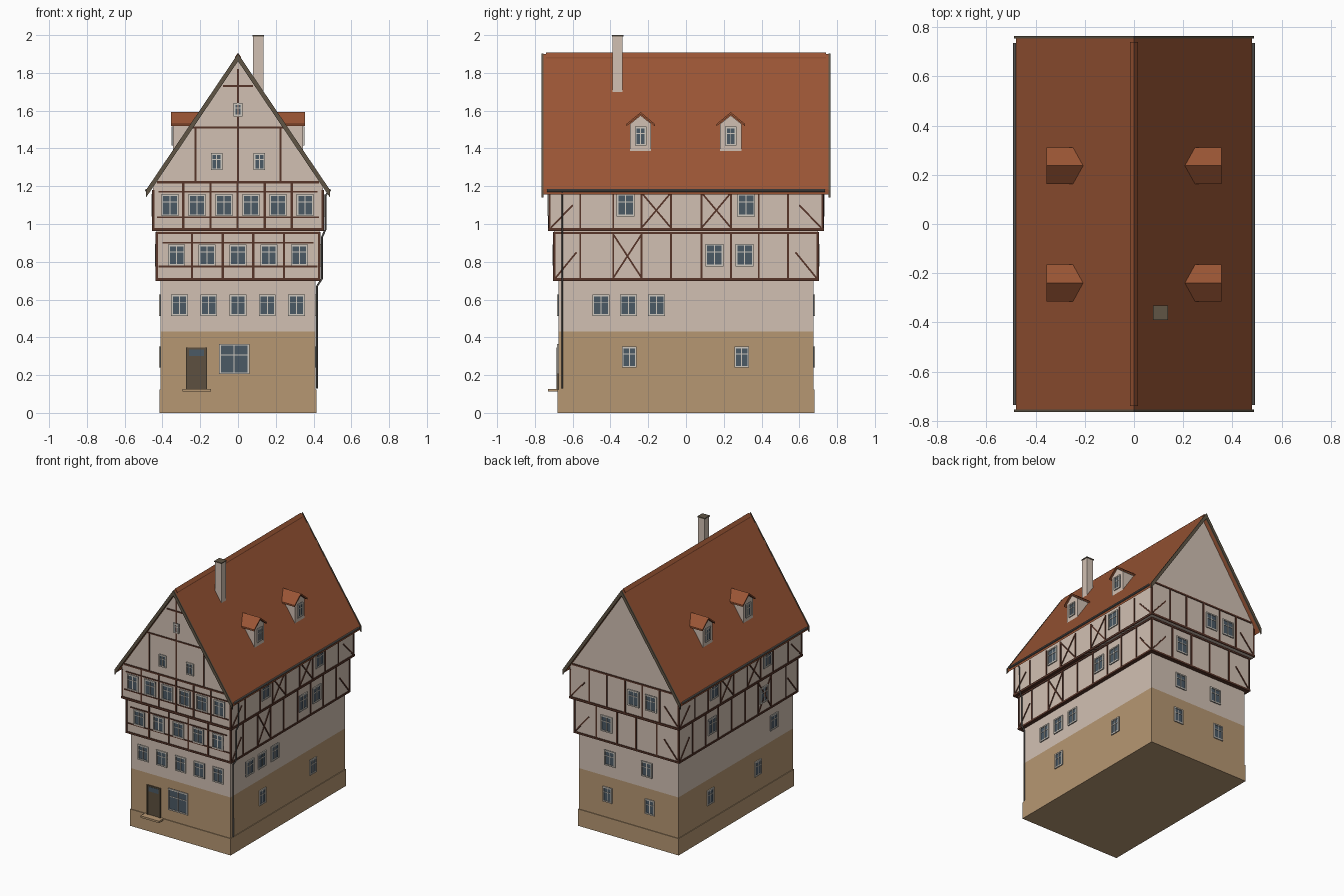
import bpy, bmesh, math
from mathutils import Matrix, Vector

if "Cube" in bpy.data.objects:
    bpy.data.objects.remove(bpy.data.objects["Cube"])

COL = {"stone": (.47, .31, .17), "plaster": (.64, .53, .45), "roof": (.32, .09, .035),
       "timber": (.095, .035, .022), "board": (.115, .09, .06), "frame": (.62, .58, .52),
       "glass": (.07, .10, .13), "door": (.11, .08, .05), "metal": (.15, .14, .13)}
MATS = {}
for n, c in COL.items():
    MATS[n] = bpy.data.materials.new(n)
    MATS[n].diffuse_color = (*c, 1)
parts = {}


def part(name, mat):
    return parts.setdefault(name, (bmesh.new(), mat))[0]


def block(bm, x0, x1, y0, y1, z0, z1):
    m = Matrix.Translation(((x0 + x1) / 2, (y0 + y1) / 2, (z0 + z1) / 2))
    bmesh.ops.create_cube(bm, size=1, matrix=m @ Matrix.Diagonal((x1 - x0, y1 - y0, z1 - z0, 1)))


def prism(bm, pts, axis, lo, hi):
    """Extrude a (side, z) profile along axis 'x' or 'y'."""
    put = (lambda a, z, d: (d, a, z)) if axis == "x" else (lambda a, z, d: (a, d, z))
    f = bm.faces.new([bm.verts.new(put(a, z, lo)) for a, z in pts])
    out = bmesh.ops.extrude_face_region(bm, geom=[f], use_keep_orig=True)["geom"]
    d = Vector(put(0, 0, hi - lo))
    bmesh.ops.translate(bm, vec=d, verts=[v for v in out if isinstance(v, bmesh.types.BMVert)])


def chevron(bm, half, z_eave, z_top, thick, axis, lo, hi, mid=0):
    prism(bm, [(mid - half, z_eave), (mid, z_top), (mid + half, z_eave), (mid + half, z_eave - thick),
               (mid, z_top - thick), (mid - half, z_eave - thick)], axis, lo, hi)


# Wall faces: u runs right as seen from outside, v is up, n points out
ANG = {"front": 0, "right": math.pi / 2, "back": math.pi, "left": -math.pi / 2}


def on_wall(bm, side, u, v, w, h, d, t, tilt=0):
    m = (Matrix.Rotation(ANG[side], 4, "Z") @ Matrix.Translation((u, -d, v))
         @ Matrix.Rotation(tilt, 4, "Y") @ Matrix.Diagonal((w, t * 2, h, 1)))
    bmesh.ops.create_cube(bm, size=1, matrix=m)


def window(side, u, v, w, h, d):
    g, f = part("window_glass", "glass"), part("window_frames", "frame")
    on_wall(g, side, u, v, w, h, d, .003)
    b = .009
    for s in (-1, 1):
        on_wall(f, side, u + s * (w - b) / 2, v, b, h, d, .008)
        on_wall(f, side, u, v + s * (h - b) / 2, w, b, d, .008)
    on_wall(f, side, u, v, .005, h, d, .006)
    on_wall(f, side, u, v + h * .14, w, .005, d, .006)


def beam(side, u0, v0, u1, v1, d, w=.012):
    du, dv = u1 - u0, v1 - v0
    on_wall(part("timber_frame", "timber"), side, (u0 + u1) / 2, (v0 + v1) / 2, w,
            math.hypot(du, dv), d, .005, math.atan2(du, dv))


# Storeys: stone base, plaster floor, two jettied floors, gabled attic
st, pl, tm = part("stone_base", "stone"), part("plaster_walls", "plaster"), part("floor_beams", "timber")
block(st, -.415, .415, -.68, .68, 0, .125)
block(st, -.41, .41, -.675, .675, .12, .43)
block(pl, -.41, .41, -.675, .675, .43, .705)
block(pl, -.432, .432, -.70, .70, .70, .965)
prism(pl, [(-.45, .962), (.45, .962), (.45, 1.2), (0, 1.87), (-.45, 1.2)], "y", -.725, .725)
for hx, hy, z, h in ((.437, .705, .706, .014), (.437, .705, .952, .012), (.456, .731, .97, .016)):
    block(tm, -hx, hx, -hy, hy, z - h / 2, z + h / 2)

# Roof shell, gable boards, ridge cap and gutters
chevron(part("roof", "roof"), .48, 1.185, 1.9, .03, "y", -.757, .757)
for s in (-1, 1):
    y = sorted((s * .755, s * .765))
    chevron(part("gable_boards", "board"), .487, 1.18, 1.902, .04, "y", *y)
    x = s * .484
    bmesh.ops.create_cone(part("gutters", "metal"), cap_ends=True, segments=8, radius1=.008, radius2=.008,
                          depth=1.47, matrix=Matrix.Translation((x, 0, 1.178)) @ Matrix.Rotation(math.pi / 2, 4, "X"))
chevron(part("ridge_cap", "roof"), .016, 1.884, 1.907, .02, "y", -.74, .74)

# Chimney
block(part("chimney", "plaster"), .08, .135, -.388, -.335, 1.69, 1.993)
block(part("chimney_cap", "board"), .077, .138, -.391, -.332, 1.992, 2.0)

# Dormers
for s in (-1, 1):
    for y in (-.24, .237):
        x = sorted((s * .345, s * .2))
        prism(part("dormer_walls", "plaster"), [(y - .056, 1.385), (y + .056, 1.385), (y + .056, 1.53),
              (y, 1.575), (y - .056, 1.53)], "x", *x)
        chevron(part("dormer_roofs", "roof"), .075, 1.53, 1.592, .012, "x", *sorted((s * .355, s * .2)), mid=y)
        window("right" if s > 0 else "left", s * y, 1.465, .06, .10, .345)

# Front windows
for x in (-.31, -.155, 0, .155, .31):
    window("front", x, .57, .088, .112, .675)
for x in (-.325, -.163, 0, .163, .325):
    window("front", x, .835, .09, .112, .70)
for i in range(6):
    window("front", -.36 + i * .143, 1.10, .09, .115, .725)
for x, z, w, h in ((0, 1.605, .045, .07), (-.113, 1.33, .06, .09), (.113, 1.33, .06, .09)):
    window("front", x, z, w, h, .725)
window("front", -.02, .285, .16, .16, .675)

# Side and back windows: (u, v, w, h, wall distance)
G, P, F1, F2 = (.295, .078, .112), (.57, .09, .112), (.835, .095, .118), (1.10, .095, .118)
for side, row, us, d in (
        ("right", G, (-.3, .295), .41), ("right", P, (-.45, -.305, -.155), .41),
        ("right", F1, (.15, .31), .432), ("right", F2, (-.32, .318), .45),
        ("left", G, (-.3, .26), .41), ("left", P, (.45,), .41),
        ("left", F1, (-.31, .3), .432), ("left", F2, (-.31, .32), .45),
        ("back", G, (-.175, .175), .675), ("back", P, (-.155, .15), .675),
        ("back", F1, (-.165,), .70), ("back", F2, (.075, .22), .725)):
    for u in us:
        window(side, u, *row, d)

# Front door and step
dr = part("front_door", "door")
on_wall(dr, "front", -.22, .235, .112, .22, .675, .006)
for s in (-1, 1):
    on_wall(dr, "front", -.22 + s * .052, .235, .009, .22, .675, .01)
on_wall(part("door_light", "glass"), "front", -.22, .318, .08, .035, .675, .008)
block(part("door_step", "stone"), -.295, -.142, -.73, -.67, .112, .126)

# Front timbers: posts, rails between windows, gable frame
for x in (-.244, -.081, .081, .244):
    beam("front", x, .71, x, .95, .70)
for x in (-.29, -.146, -.003, .141, .284):
    beam("front", x, .975, x, 1.22, .725)
for z, x1, d in ((.775, .42, .70), (.9, .40, .70), (1.035, .43, .725), (1.17, .42, .725)):
    beam("front", -x1, z, x1, z, d, .008)
for x0, z0, x1, z1 in ((0, 1.22, 0, 1.82), (-.225, 1.22, -.225, 1.51), (.225, 1.22, .225, 1.51),
                       (-.24, 1.51, .24, 1.51), (-.08, 1.73, .08, 1.73)):
    beam("front", x0, z0, x1, z1, .725, .01)
for side in ("front", "back"):
    beam(side, -.43, 1.222, .43, 1.222, .725, .013)

# Back timbers
for x in (-.25, -.08, .08, .25):
    beam("back", x, .71, x, .95, .70)
for x in (-.29, -.146, .005, .148, .29):
    beam("back", x, .975, x, 1.22, .725)
for s in (-1, 1):
    beam("back", s * .42, .72, s * .31, .85, .70, .009)
    beam("back", s * .44, .985, s * .33, 1.11, .725, .009)

# Side timbers: posts, crossed braces, corner braces
for side in ("right", "left"):
    k = 1 if side == "right" else -1
    for u in (-.56, -.385, -.235, -.08, .083, .238, .385, .54):
        beam(side, k * u, .975, k * u, 1.17, .45, .01)
        beam(side, k * u, .71, k * u, .95, .432, .01)
    for a, b, z0, z1, d in ((-.235, -.08, .98, 1.165, .45), (.083, .238, .98, 1.165, .45),
                            (-.385, -.235, .715, .945, .432)):
        beam(side, k * a, z0, k * b, z1, d, .009)
        beam(side, k * a, z1, k * b, z0, d, .009)
    for s in (-1, 1):
        beam(side, s * .715, .98, s * .60, 1.10, .45, .009)
        beam(side, s * .69, .715, s * .58, .85, .432, .009)

# Corner posts
for sx in (-1, 1):
    for sy in (-1, 1):
        for hx, hy, z0, z1 in ((.43, .698, .70, .955), (.448, .723, .965, 1.18)):
            block(tm, sx * hx - .006, sx * hx + .006, sy * hy - .006, sy * hy + .006, z0, z1)

for name, (bm, mat) in parts.items():
    bmesh.ops.recalc_face_normals(bm, faces=bm.faces)
    me = bpy.data.meshes.new(name)
    bm.to_mesh(me)
    bm.free()
    me.materials.append(MATS[mat])
    bpy.context.collection.objects.link(bpy.data.objects.new(name, me))

# Downpipe following the jetties at the front right corner
cu = bpy.data.curves.new("downpipe", "CURVE")
cu.dimensions, cu.bevel_depth, cu.bevel_resolution = "3D", .005, 1
path = [(.418, .13), (.418, .67), (.444, .71), (.444, .93), (.463, .97), (.463, 1.15), (.482, 1.175)]
sp = cu.splines.new("POLY")
sp.points.add(len(path) - 1)
for p, (x, z) in zip(sp.points, path):
    p.co = (x, -.655, z, 1)
cu.materials.append(MATS["metal"])
bpy.context.collection.objects.link(bpy.data.objects.new("downpipe", cu))

for m in bpy.data.materials:
    if m.users and not m.is_grease_pencil:
        m.use_nodes = True
        m.node_tree.nodes["Principled BSDF"].inputs["Base Color"].default_value = m.diffuse_color
